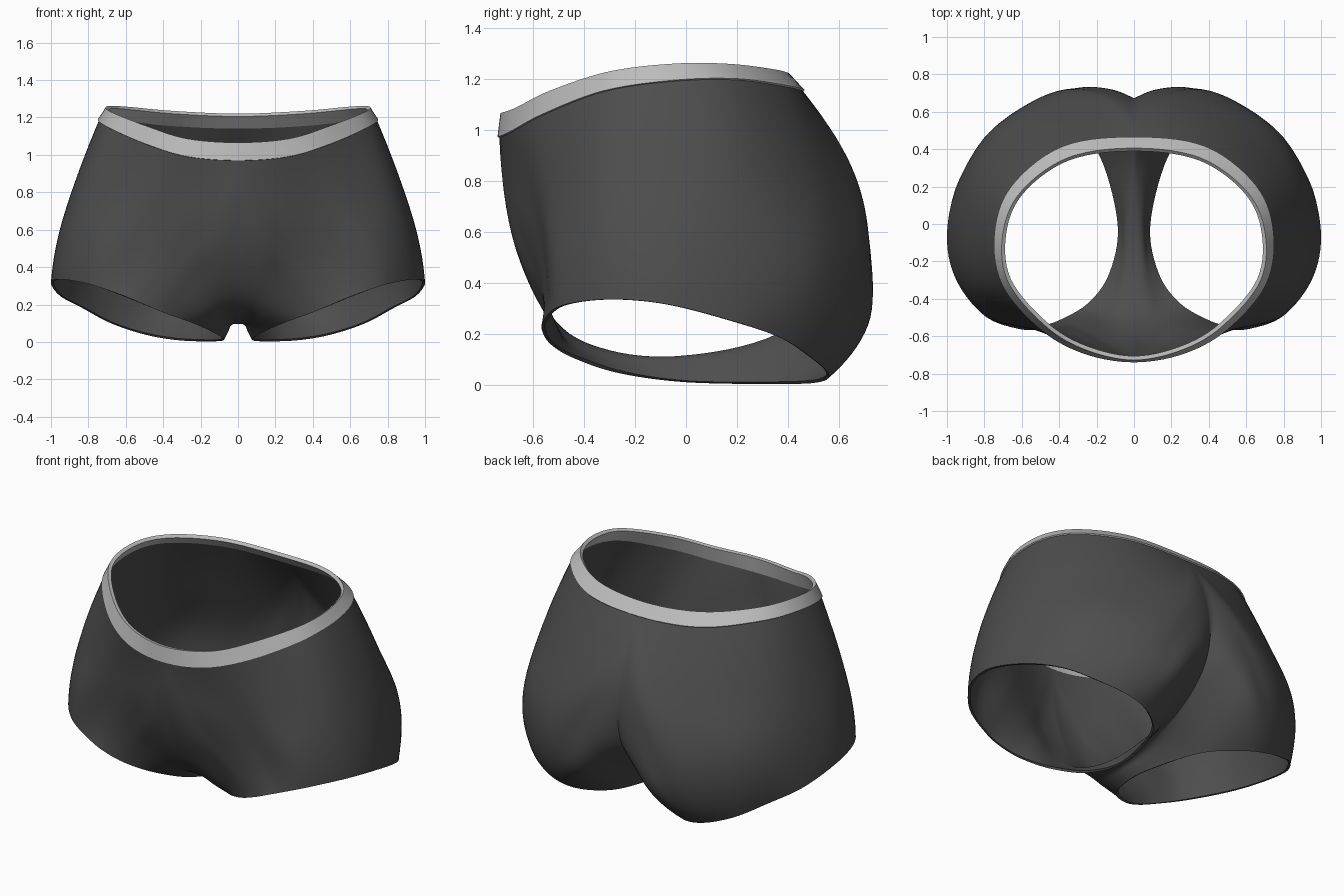
import bpy
from mathutils import Vector

if "Cube" in bpy.data.objects:
    bpy.data.objects.remove(bpy.data.objects["Cube"])

STEPS = 7      # samples between neighbouring key points
ROWS = 8       # samples per span from waist/seam down to the hem

# Right-half key curves, each starting at the front centre and running round the side.
WAIST_TOP = [(0, -.72, 1.065), (.27, -.66, 1.085), (.48, -.53, 1.15), (.67, -.3, 1.225),
             (.695, -.05, 1.255), (.60, .17, 1.253), (.35, .35, 1.23), (0, .40, 1.215)]
WAIST_LOW = [(0, -.732, .97), (.27, -.685, .99), (.5, -.555, 1.06), (.70, -.32, 1.15),
             (.74, -.05, 1.19), (.65, .2, 1.195), (.38, .41, 1.165), (0, .46, 1.15)]
# Centre seam from the back waist, under the crotch, to the front waist
SEAM = [(0, .655, .78), (0, .63, .42), (0, .37, .19), (0, 0, .10),
        (0, -.3, .12), (0, -.52, .24), (0, -.67, .55)]
# Closed rings around the leg: upper, lower and hem
UPPER = [(.17, -.68, .70), (.38, -.61, .72), (.61, -.53, .76), (.81, -.34, .86), (.87, -.06, .86),
         (.79, .23, .88), (.57, .49, .82), (.24, .655, .78), (.20, .715, .60), (.10, .69, .38),
         (.05, .40, .16), (.035, 0, .092), (.05, -.3, .115), (.09, -.51, .22), (.13, -.645, .48)]
LOWER = [(.36, -.575, .42), (.52, -.555, .46), (.73, -.515, .52), (.90, -.33, .58), (.96, -.065, .57),
         (.90, .23, .56), (.76, .49, .50), (.52, .665, .42), (.38, .71, .28), (.24, .68, .20),
         (.13, .40, .07), (.055, 0, .05), (.09, -.28, .08), (.17, -.475, .16), (.27, -.56, .33)]
HEM = [(.50, -.56, .20), (.62, -.56, .25), (.80, -.49, .31), (.95, -.3, .335), (1, -.07, .315),
       (.95, .2, .245), (.83, .38, .18), (.68, .5, .10), (.5, .56, .04), (.33, .52, .01),
       (.17, .36, .003), (.075, 0, .01), (.12, -.26, .045), (.24, -.43, .10), (.38, -.52, .15)]


def spline(keys, before, after, steps):
    """Catmull-Rom samples through keys, using the two phantom end points."""
    k = [Vector(p) for p in [before, *keys, after]]
    out = []
    for a, b, c, d in zip(k, k[1:], k[2:], k[3:]):
        for s in range(steps):
            t = s / steps
            out.append(.5 * (2 * b + (c - a) * t + (2 * a - 5 * b + 4 * c - d) * t * t
                             + (3 * b - a - 3 * c + d) * t ** 3))
    return out + [k[-2].copy()]


def flip(p):
    return (-p[0], p[1], p[2])


def half_round(keys):
    return spline(keys, flip(keys[1]), flip(keys[-2]), STEPS)


def closed(keys):
    return spline(keys + keys[:1], keys[-1], keys[1], STEPS)


def open_curve(keys, steps):
    k = [Vector(p) for p in keys]
    return spline(k, 3 * k[0] - 3 * k[1] + k[2], 3 * k[-1] - 3 * k[-2] + k[-3], steps)


def build(name, columns, colour, thickness, offset, wrap):
    """Grid of columns, mirrored and given cloth thickness."""
    rows = len(columns[0])
    n = len(columns)
    verts = [p for col in columns for p in col]
    faces = []
    for i in range(n if wrap else n - 1):
        a, b = i * rows, (i + 1) % n * rows
        faces += [(a + j, a + j + 1, b + j + 1, b + j) for j in range(rows - 1)]
    mesh = bpy.data.meshes.new(name)
    mesh.from_pydata(verts, [], faces)
    mat = bpy.data.materials.new(name + "_cloth")
    mat.diffuse_color = (*colour, 1)
    mat.use_nodes = True
    mat.node_tree.nodes["Principled BSDF"].inputs["Base Color"].default_value = mat.diffuse_color
    mesh.materials.append(mat)
    ob = bpy.data.objects.new(name, mesh)
    bpy.context.collection.objects.link(ob)
    mirror = ob.modifiers.new("mirror", 'MIRROR')
    mirror.use_clip = True
    mirror.merge_threshold = .0005
    solid = ob.modifiers.new("thickness", 'SOLIDIFY')
    solid.thickness = thickness
    solid.offset = offset
    bpy.ops.object.select_all(action='DESELECT')
    ob.select_set(True)
    bpy.context.view_layer.objects.active = ob
    bpy.ops.object.convert(target='MESH')
    bpy.ops.object.shade_smooth_by_angle(angle=.9)


# Shorts body: lofted from waist and centre seam to the leg hem
low = half_round(WAIST_LOW)
seam = open_curve([WAIST_LOW[-1]] + SEAM + [WAIST_LOW[0]], STEPS)
outer = low + seam[1:]
rings = [outer, closed(UPPER), closed(LOWER), closed(HEM)]
columns = [open_curve(pts, ROWS) for pts in zip(*rings)][:-1]
build("shorts_body", columns, (.075, .075, .075), .014, -1, True)

# Waistband: pale strip with a slight outward thickness
top = half_round(WAIST_TOP)
band = [[t.lerp(b, s / 3) for s in range(4)] for t, b in zip(top, low)]
build("waistband", band, (.5, .5, .5), .022, -.3, False)
